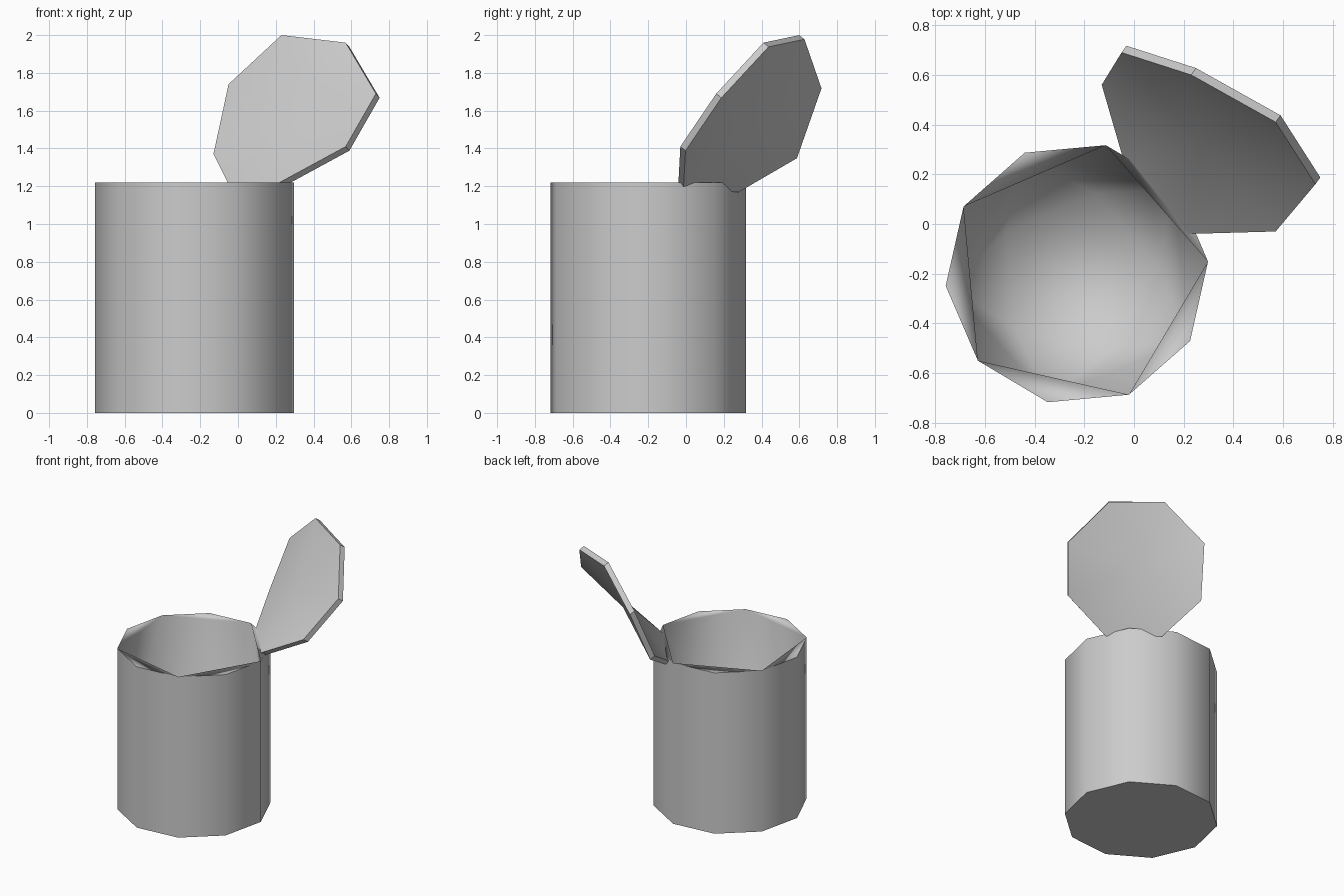
import bpy, bmesh
from math import cos, sin, radians
from mathutils import Vector

cube = bpy.data.objects.get("Cube")
if cube:
    bpy.data.objects.remove(cube)

grey = bpy.data.materials.new("plain grey")
grey.use_nodes = True
colour = (0.6, 0.6, 0.6, 1)
grey.diffuse_color = colour
next(n for n in grey.node_tree.nodes
     if n.type == 'BSDF_PRINCIPLED').inputs["Base Color"].default_value = colour


def finish(name, bm, sharp):
    """Smooth-shade the mesh, keep the given edges sharp, and link it."""
    bmesh.ops.recalc_face_normals(bm, faces=bm.faces)
    for f in bm.faces:
        f.smooth = True
    for e in sharp:
        e.smooth = False
    mesh = bpy.data.meshes.new(name)
    bm.to_mesh(mesh)
    bm.free()
    mesh.materials.append(grey)
    obj = bpy.data.objects.new(name, mesh)
    bpy.context.collection.objects.link(obj)
    return obj


def ring(bm, count, radius, z, start):
    """Ring of vertices around the can's axis."""
    angles = [radians(start + 360 * i / count) for i in range(count)]
    return [bm.verts.new((-0.23 + radius * cos(a), -0.2 + radius * sin(a), z))
            for a in angles]


# Can: ten-sided outside, five-sided mouth, rounded hollow inside
TURN, RADIUS, HEIGHT = 5.3, 0.53, 1.22
bm = bmesh.new()
base = ring(bm, 10, RADIUS, 0, TURN)
rim = ring(bm, 10, RADIUS, HEIGHT, TURN)
bm.faces.new(base)
for i in range(10):
    j = (i + 1) % 10
    bm.faces.new((base[i], base[j], rim[j], rim[i]))
for i in range(0, 10, 2):
    bm.faces.new((rim[i], rim[i + 1], rim[(i + 2) % 10]))

mouth = rim[::2]
wall = ring(bm, 5, 0.52, 0.45, TURN + 36)
floor = ring(bm, 5, 0.33, 0.12, TURN + 72)
for upper, lower in ((mouth, wall), (wall, floor)):
    for i in range(5):
        j = (i + 1) % 5
        bm.faces.new((upper[i], upper[j], lower[i]))
        bm.faces.new((lower[i], lower[j], upper[j]))
bm.faces.new(floor)
outline = [bm.edges.get((r[i], r[(i + 1) % 10]))
           for r in (base, rim) for i in range(10)]
finish("can_body", bm, outline)

# Lid: slightly warped eight-sided plate, hinged open at the back
corners = [Vector(p) for p in (
    (0.23, 0.60, 2.0), (0.57, 0.41, 1.96), (0.73, 0.16, 1.69), (0.57, -0.03, 1.41),
    (0.22, -0.04, 1.22), (-0.04, 0.25, 1.19), (-0.13, 0.56, 1.37), (-0.05, 0.69, 1.74))]
middle = sum(corners, Vector()) / 8
thickness = Vector((0.49, 0.68, -0.55)) * 0.04
bm = bmesh.new()
sides = []
for shift in (Vector(), thickness):
    loop = [bm.verts.new(p + shift) for p in corners]
    centre = bm.verts.new(middle + shift)
    for i in range(8):
        bm.faces.new((loop[i], loop[(i + 1) % 8], centre))
    sides.append(loop)
inner, outer = sides
for i in range(8):
    j = (i + 1) % 8
    bm.faces.new((inner[i], inner[j], outer[j], outer[i]))
edges = [bm.edges.get((s[i], s[(i + 1) % 8])) for s in sides for i in range(8)]
edges += [bm.edges.get((a, b)) for a, b in zip(inner, outer)]
finish("can_lid", bm, edges)
